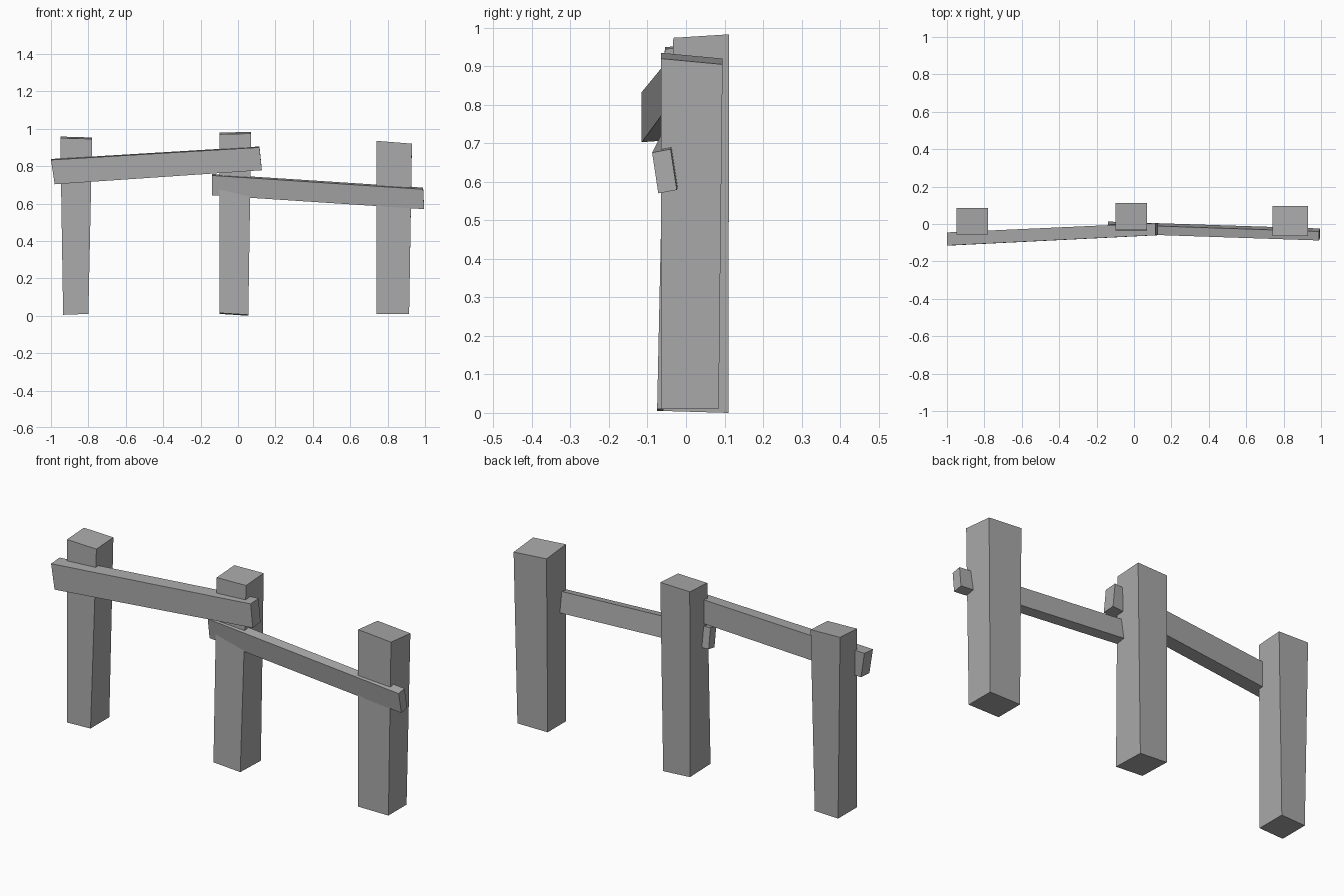
import bpy
import bmesh
from mathutils import Vector

old = bpy.data.objects.get("Cube")
if old:
    bpy.data.objects.remove(old, do_unlink=True)

SHADE = 0.4
wood = bpy.data.materials.new("plain grey")
wood.use_nodes = True
wood.diffuse_color = (SHADE, SHADE, SHADE, 1)
wood.node_tree.nodes["Principled BSDF"].inputs["Base Color"].default_value = wood.diffuse_color


def loft(name, start, end):
    """Closed block between two four-cornered rings."""
    bm = bmesh.new()
    a = [bm.verts.new(p) for p in start]
    b = [bm.verts.new(p) for p in end]
    bm.faces.new(a)
    bm.faces.new(b)
    for i in range(4):
        j = (i + 1) % 4
        bm.faces.new((a[i], a[j], b[j], b[i]))
    bmesh.ops.recalc_face_normals(bm, faces=bm.faces)
    mesh = bpy.data.meshes.new(name)
    bm.to_mesh(mesh)
    bm.free()
    mesh.materials.append(wood)
    obj = bpy.data.objects.new(name, mesh)
    bpy.context.scene.collection.objects.link(obj)
    return obj


def slab(x_range, y_range, z, rise_x, rise_y):
    """Horizontal ring at height z, tilted by the rise across x and y."""
    (x0, x1), (y0, y1) = x_range, y_range
    return [Vector((x0, y0, z)), Vector((x1, y0, z + rise_x)),
            Vector((x1, y1, z + rise_x + rise_y)), Vector((x0, y1, z + rise_y))]


def section(x, front, top, depth, height, lean_x, lean_y, rise):
    """Rail end ring, starting from its upper front corner."""
    corner = Vector((x, front, top))
    down = Vector((lean_x, lean_y, -height))
    back = Vector((0, depth, rise))
    return [corner, corner + back, corner + back + down, corner + down]


# Upright posts, slightly wider at the top
loft("left_post",
     slab((-0.935, -0.80), (-0.075, 0.08), 0.005, 0.005, 0),
     slab((-0.95, -0.78), (-0.055, 0.085), 0.95, -0.005, 0.008))
loft("middle_post",
     slab((-0.10, 0.055), (-0.06, 0.11), 0.015, -0.01, -0.005),
     slab((-0.10, 0.07), (-0.033, 0.112), 0.97, 0.004, 0.009))
loft("right_post",
     slab((0.74, 0.915), (-0.065, 0.085), 0.01, 0, 0),
     slab((0.74, 0.93), (-0.065, 0.095), 0.935, -0.015, -0.015))

# Crooked rails fixed to the front of the posts
loft("upper_rail",
     section(-1.0, -0.115, 0.833, 0.07, 0.13, 0.02, 0, 0.005),
     section(0.115, -0.06, 0.9, 0.065, 0.122, 0.012, 0, 0.005))
loft("lower_rail",
     section(-0.14, -0.05, 0.75, 0.048, 0.106, 0, 0.015, 0.008),
     section(0.99, -0.088, 0.676, 0.048, 0.106, 0.005, 0.016, 0.009))
